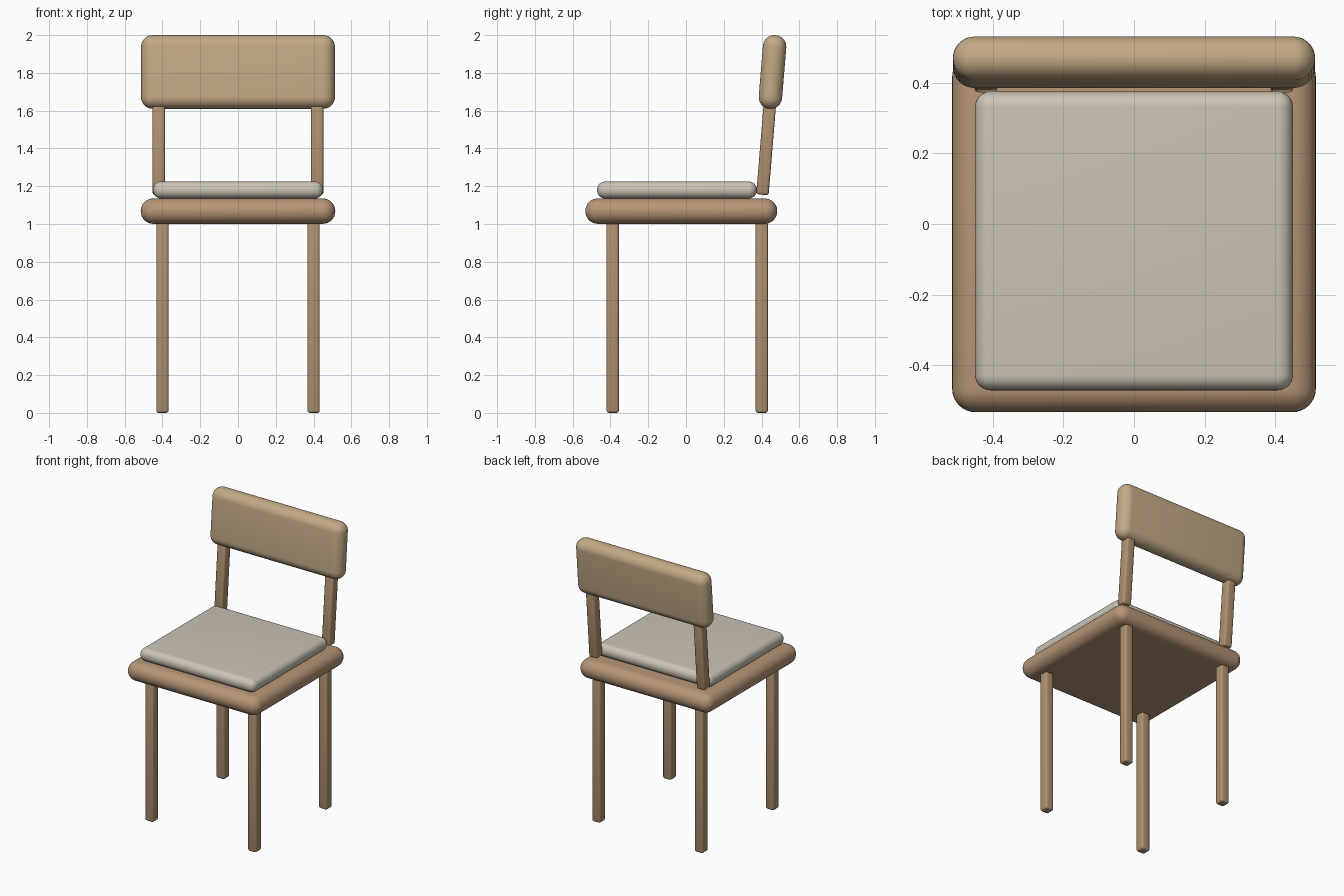
import bpy
from math import radians
from mathutils import Matrix, Vector

if "Cube" in bpy.data.objects:
    bpy.data.objects.remove(bpy.data.objects["Cube"])


def material(name, rgb):
    m = bpy.data.materials.new(name)
    m.diffuse_color = (*rgb, 1)
    m.use_nodes = True
    m.node_tree.nodes["Principled BSDF"].inputs["Base Color"].default_value = m.diffuse_color
    return m


WOOD = material("wood", (0.47, 0.30, 0.18))
LEG_WOOD = material("leg_wood", (0.43, 0.28, 0.16))
PANEL_WOOD = material("panel_wood", (0.55, 0.40, 0.24))
FABRIC = material("fabric", (0.60, 0.55, 0.46))


def rounded_box(name, center, size, radius, segments, mat, tilt=0):
    bpy.ops.mesh.primitive_cube_add(size=1, location=center, rotation=(tilt, 0, 0))
    ob = bpy.context.object
    ob.name = name
    ob.data.transform(Matrix.Diagonal((*size, 1)))
    ob.data.materials.append(mat)
    bevel = ob.modifiers.new("round_edges", 'BEVEL')
    bevel.width = radius
    bevel.segments = segments
    bpy.ops.object.modifier_apply(modifier=bevel.name)
    bpy.ops.object.shade_smooth_by_angle(angle=radians(35))
    return ob


# Seat slab and cushion
rounded_box("seat", (0, -0.025, 1.068), (1.03, 1.016, 0.134), 0.066, 8, WOOD)
rounded_box("seat_cushion", (0, -0.048, 1.18), (0.90, 0.846, 0.09), 0.043, 8, FABRIC)

# Leaning backrest panel
LEAN = radians(-4.7)
panel_center = Vector((0, 0.458, 1.805))
rounded_box("backrest", panel_center, (1.026, 0.124, 0.391), 0.061, 8, PANEL_WOOD, LEAN)

# Legs and back posts, mirrored left and right
axis = Matrix.Rotation(LEAN, 3, 'X') @ Vector((0, 0, 1))
for side, s in (("left", -1), ("right", 1)):
    rounded_box(f"front_leg_{side}", (s * 0.40, -0.388, 0.505), (0.065, 0.065, 1.01),
                0.013, 3, LEG_WOOD)
    rounded_box(f"back_leg_{side}", (s * 0.40, 0.401, 0.505), (0.065, 0.065, 1.01),
                0.013, 3, LEG_WOOD)
    post = panel_center - axis * 0.402 + Vector((s * 0.419, 0, 0))
    rounded_box(f"back_post_{side}", post, (0.066, 0.066, 0.50), 0.013, 3, LEG_WOOD, LEAN)
